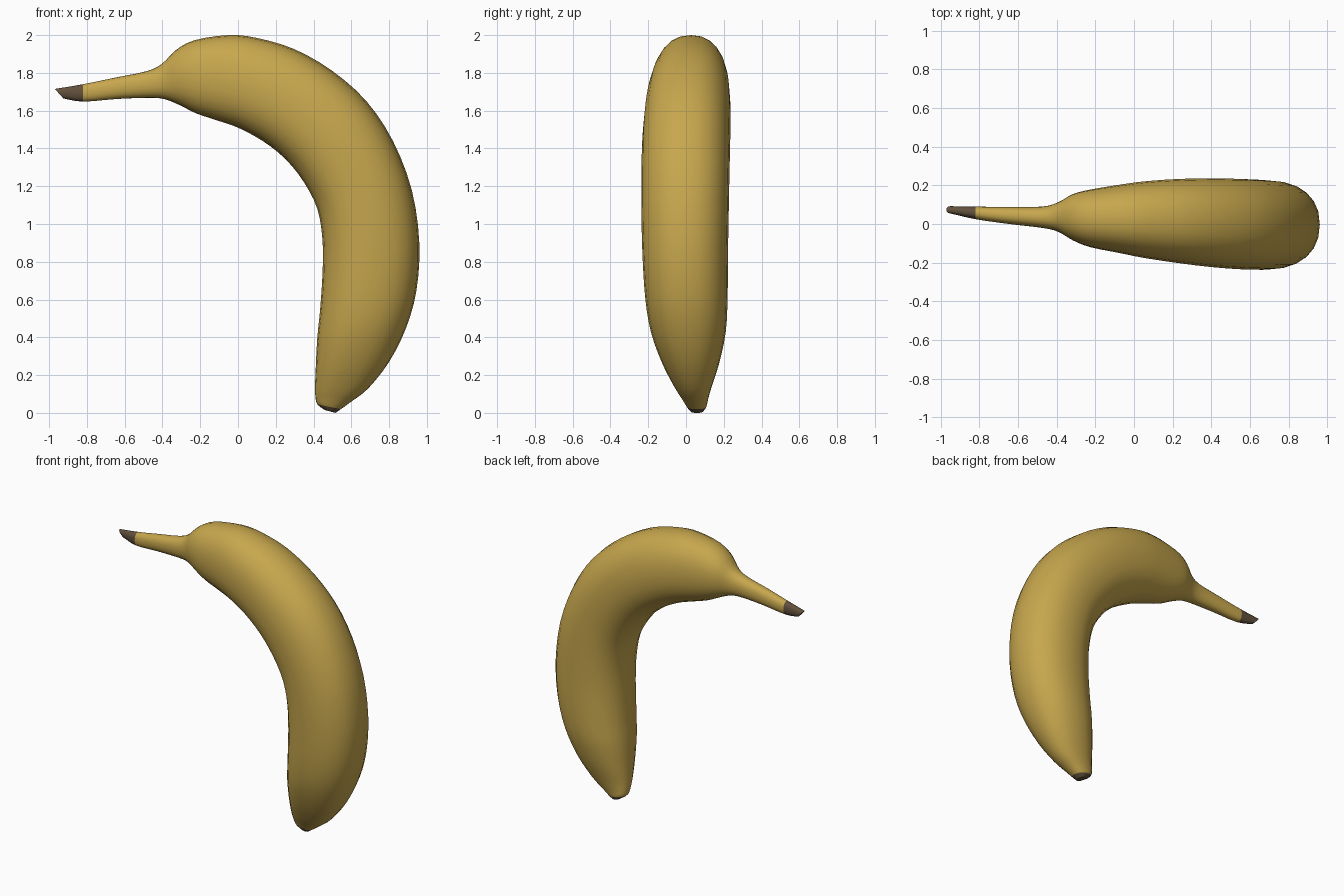
import bpy, bmesh, math
from mathutils import Vector

if "Cube" in bpy.data.objects:
    bpy.data.objects.remove(bpy.data.objects["Cube"])

def material(name, col):
    m = bpy.data.materials.new(name)
    m.diffuse_color = (*col, 1)
    m.use_nodes = True
    m.node_tree.nodes["Principled BSDF"].inputs["Base Color"].default_value = m.diffuse_color
    return m

# Cross-sections: outer x, z, inner x, z, lowest y, highest y
S = [
    (-.97, 1.715, -.925, 1.665, .055, .092),
    (-.82, 1.74, -.82, 1.648, .025, .090),
    (-.65, 1.775, -.64, 1.662, .0, .088),
    (-.48, 1.81, -.47, 1.668, -.02, .09),
    (-.40, 1.85, -.385, 1.66, -.04, .112),
    (-.33, 1.92, -.30, 1.625, -.085, .155),
    (-.23, 1.973, -.22, 1.585, -.12, .178),
    (-.05, 2.0, -.10, 1.545, -.15, .203),
    (.10, 1.985, 0, 1.51, -.175, .22),
    (.30, 1.925, .13, 1.44, -.20, .232),
    (.50, 1.81, .25, 1.345, -.22, .236),
    (.68, 1.65, .35, 1.22, -.232, .234),
    (.82, 1.44, .42, 1.08, -.236, .23),
    (.92, 1.18, .447, .92, -.236, .226),
    (.96, .90, .448, .75, -.23, .222),
    (.945, .65, .435, .55, -.215, .22),
    (.89, .45, .42, .40, -.185, .21),
    (.80, .27, .412, .25, -.125, .175),
    (.69, .13, .408, .14, -.06, .135),
    (.60, .06, .41, .085, -.02, .117),
    (.545, .02, .42, .045, .005, .108),
    (.515, .0, .46, .015, .025, .09),
]
STEPS, SIDES = 3, 24

def spline(a, b, c, d, t):
    return [.5 * (2*q + (r-p)*t + (2*p-5*q+4*r-s)*t*t + (3*q-p-3*r+s)*t**3)
            for p, q, r, s in zip(a, b, c, d)]

# Smoothly resample the sections along the fruit
sections = []
n = len(S)
for i in range(n - 1):
    for k in range(STEPS):
        sections.append(spline(S[max(i-1, 0)], S[i], S[i+1], S[min(i+2, n-1)], k / STEPS))
sections.append(S[-1])

# Loft slightly squared oval rings
bm = bmesh.new()
rings = []
for ox, oz, ix, iz, y0, y1 in sections:
    mid = Vector(((ox+ix)/2, (y0+y1)/2, (oz+iz)/2))
    u = Vector(((ox-ix)/2, 0, (oz-iz)/2))
    v = Vector((0, (y1-y0)/2, 0))
    ring = []
    for j in range(SIDES):
        a = 2 * math.pi * j / SIDES
        c, s = math.cos(a), math.sin(a)
        e = 2 / 2.25
        ring.append(bm.verts.new(mid + u * math.copysign(abs(c)**e, c)
                                 + v * math.copysign(abs(s)**e, s)))
    rings.append(ring)

# Yellow skin, with brown on the first and last spans
last = len(rings) - 1
for i in range(last):
    for j in range(SIDES):
        k = (j + 1) % SIDES
        f = bm.faces.new((rings[i][j], rings[i][k], rings[i+1][k], rings[i+1][j]))
        f.material_index = int(i < STEPS or i >= last - STEPS)
for r in (rings[0], rings[-1]):
    bm.faces.new(r).material_index = 1
bmesh.ops.recalc_face_normals(bm, faces=bm.faces)

me = bpy.data.meshes.new("banana")
bm.to_mesh(me)
bm.free()
me.materials.append(material("banana yellow", (.57, .385, .075)))
me.materials.append(material("dry brown", (.12, .08, .045)))
ob = bpy.data.objects.new("banana", me)
bpy.context.collection.objects.link(ob)
bpy.context.view_layer.objects.active = ob
ob.select_set(True)
bpy.ops.object.shade_smooth_by_angle(angle=math.radians(40))
